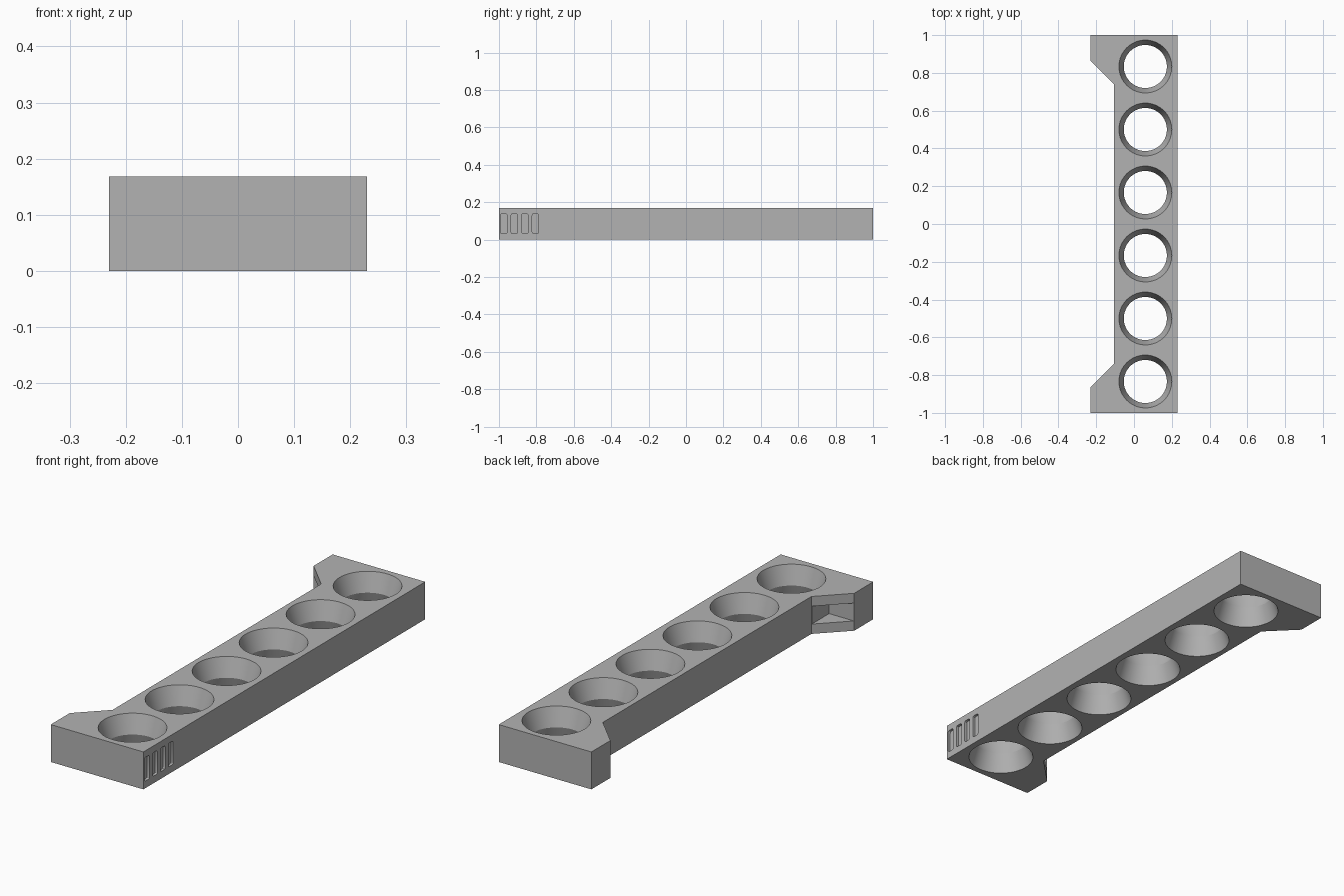
import bpy
import bmesh
from mathutils import Vector

cube = bpy.data.objects.get("Cube")
if cube:
    bpy.data.objects.remove(cube, do_unlink=True)

HEIGHT = 0.168
MID = HEIGHT / 2
SIDE, INNER = 0.23, -0.105
HOLE_X, HOLE_PITCH = 0.06, 0.3335
RIM, WAIST = 0.14, 0.114

grey = bpy.data.materials.new("plain grey")
grey.use_nodes = True
grey.diffuse_color = (0.45, 0.45, 0.45, 1)
grey.node_tree.nodes["Principled BSDF"].inputs["Base Color"].default_value = grey.diffuse_color


def add_object(name, bm):
    bmesh.ops.recalc_face_normals(bm, faces=bm.faces)
    mesh = bpy.data.meshes.new(name)
    bm.to_mesh(mesh)
    bm.free()
    mesh.materials.append(grey)
    obj = bpy.data.objects.new(name, mesh)
    bpy.context.collection.objects.link(obj)
    return obj


def box(name, low, high, corner=0):
    """Box between two corners, with edges along x optionally rounded."""
    low, high = Vector(low), Vector(high)
    bm = bmesh.new()
    bmesh.ops.create_cube(bm, size=1)
    for v in bm.verts:
        v.co = (low + high) / 2 + v.co * (high - low)
    if corner:
        edges = [e for e in bm.edges if abs(e.verts[0].co.x - e.verts[1].co.x) > 1e-5]
        bmesh.ops.bevel(bm, geom=edges, offset=corner, segments=3,
                        profile=0.5, affect='EDGES')
    return add_object(name, bm)


def waisted_hole(name, y):
    """Round cutter, narrow at mid height and flaring to both faces."""
    extra = 0.02
    flare = RIM + (RIM - WAIST) * extra / MID
    bm = bmesh.new()
    rings = []
    for r, z in ((flare, -extra), (WAIST, MID), (flare, HEIGHT + extra)):
        ring = bmesh.ops.create_circle(bm, segments=64, radius=r)["verts"]
        for v in ring:
            v.co += Vector((HOLE_X, y, z))
        rings.append(ring)
    for a, b in zip(rings, rings[1:]):
        for i in range(len(a)):
            j = (i + 1) % len(a)
            bm.faces.new((a[i], a[j], b[j], b[i]))
    bm.faces.new(rings[0])
    bm.faces.new(rings[-1])
    return add_object(name, bm)


def cut(target, cutter):
    mod = target.modifiers.new("cut", 'BOOLEAN')
    mod.operation = 'DIFFERENCE'
    mod.solver = 'EXACT'
    mod.object = cutter
    bpy.context.view_layer.objects.active = target
    bpy.ops.object.modifier_apply(modifier=mod.name)
    bpy.data.objects.remove(cutter, do_unlink=True)


# Rack body: long bar with a tapered foot at each end
half = [(SIDE, 1), (-SIDE, 1), (-SIDE, 0.865), (INNER, 0.74)]
outline = half + [(x, -y) for x, y in reversed(half)]
bm = bmesh.new()
base = bm.faces.new([bm.verts.new((x, y, 0)) for x, y in outline])
top = bmesh.ops.extrude_face_region(bm, geom=[base])["geom"]
bmesh.ops.translate(bm, vec=(0, 0, HEIGHT),
                    verts=[g for g in top if isinstance(g, bmesh.types.BMVert)])
rack = add_object("rack_body", bm)

# Six waisted holes
for i in range(6):
    cut(rack, waisted_hole("hole_cutter", (i - 2.5) * HOLE_PITCH))

# Pocket in the sloping face of each foot
for s in (-1, 1):
    ys = sorted((s * 0.864, s * 0.7))
    cut(rack, box("pocket_cutter", (-0.3, ys[0], 0.044), (INNER - 0.001, ys[1], 0.124)))

# Four shallow marking slots on the long side
for i in range(4):
    y = -0.991 + i * 0.0563
    cut(rack, box("slot_cutter", (SIDE - 0.012, y, 0.032), (SIDE + 0.05, y + 0.034, 0.138), 0.008))

bpy.ops.object.select_all(action='DESELECT')
rack.select_set(True)
bpy.context.view_layer.objects.active = rack
bpy.ops.object.shade_smooth_by_angle()
